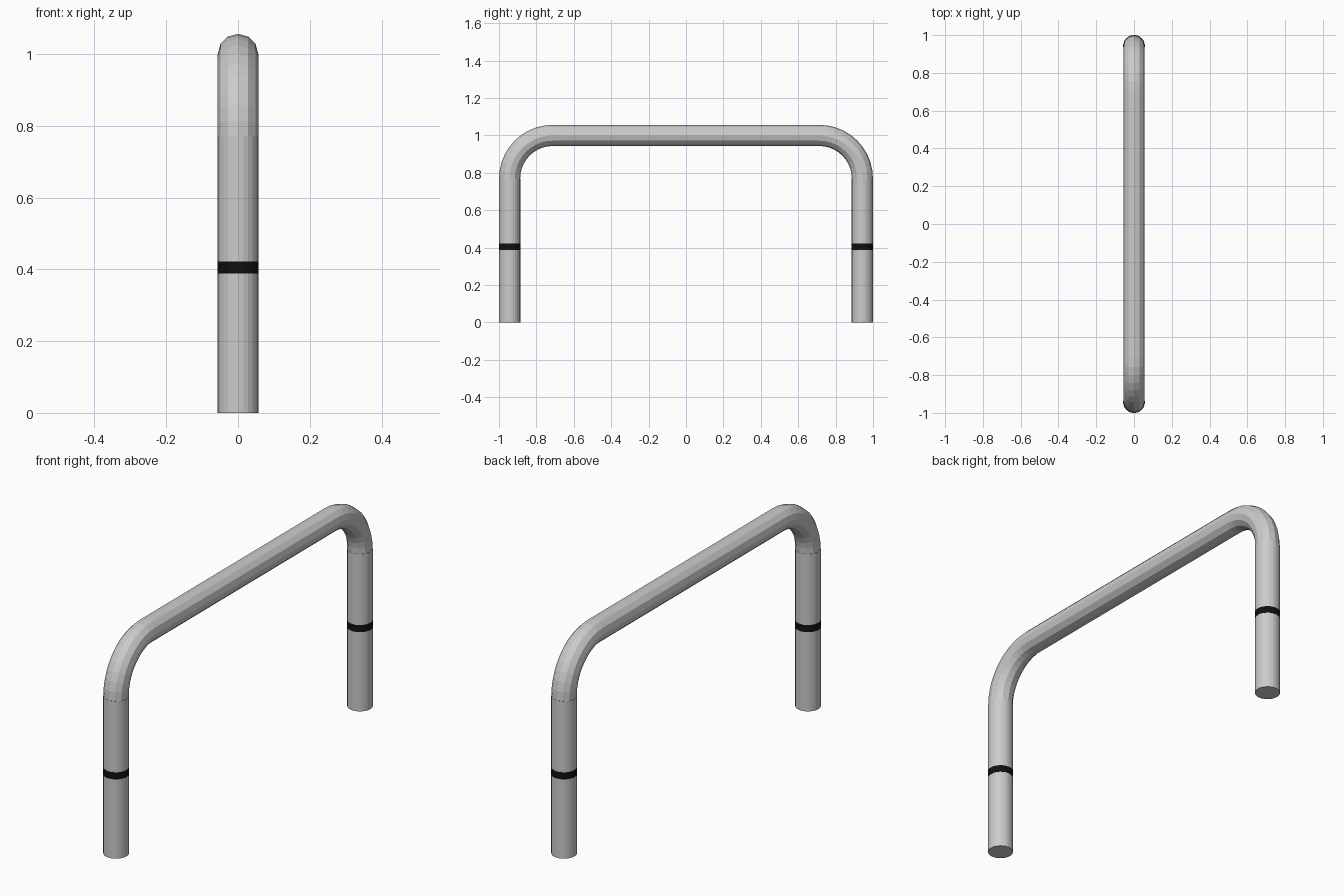
import bpy, bmesh
from math import sin, cos, pi

if "Cube" in bpy.data.objects:
    bpy.data.objects.remove(bpy.data.objects["Cube"])

LEG_Y = 0.943     # leg axis distance from the centre
BEND_Z = 0.77     # where the legs end and the bends start
BEND_R = 0.23     # bend radius along the tube axis
RADIUS = 0.0565


def make_object(name, bm):
    bmesh.ops.recalc_face_normals(bm, faces=bm.faces[:])
    mesh = bpy.data.meshes.new(name)
    bm.to_mesh(mesh)
    bm.free()
    obj = bpy.data.objects.new(name, mesh)
    bpy.context.collection.objects.link(obj)
    return obj


def cylinder(name, y, z0, z1, radius, sides=24):
    bm = bmesh.new()
    bmesh.ops.create_cone(bm, cap_ends=True, segments=sides, radius1=radius,
                          radius2=radius, depth=z1 - z0)
    bmesh.ops.translate(bm, verts=bm.verts, vec=(0, y, (z0 + z1) / 2))
    return make_object(name, bm)


# Top tube: 12-sided ring swept through two quarter bends and a straight run
def top_tube(sides=12, steps=10):
    stations = []
    for side in (1, -1):
        for i in range(steps + 1):
            a = pi / 2 * i / steps
            if side < 0:
                a += pi / 2
            stations.append((side * (LEG_Y - BEND_R), a))
    bm = bmesh.new()
    rings = []
    for cy, a in stations:
        ring = []
        for k in range(sides):
            t = 2 * pi * k / sides
            r = BEND_R + RADIUS * cos(t)
            ring.append(bm.verts.new((RADIUS * sin(t), cy + r * cos(a),
                                      BEND_Z + r * sin(a))))
        rings.append(ring)
    for r0, r1 in zip(rings, rings[1:]):
        for k in range(sides):
            j = (k + 1) % sides
            bm.faces.new((r0[k], r0[j], r1[j], r1[k]))
    return make_object("top_tube", bm)


top_tube()

# Legs with a black ring around each
black = bpy.data.materials.new("black")
black.diffuse_color = (0.005, 0.005, 0.005, 1)
black.use_nodes = True
black.node_tree.nodes["Principled BSDF"].inputs["Base Color"].default_value = black.diffuse_color
for side, label in ((1, "back"), (-1, "front")):
    cylinder(label + "_leg", side * LEG_Y, 0, BEND_Z, 0.057)
    band = cylinder(label + "_leg_band", side * LEG_Y, 0.388, 0.422, 0.0578)
    band.data.materials.append(black)
